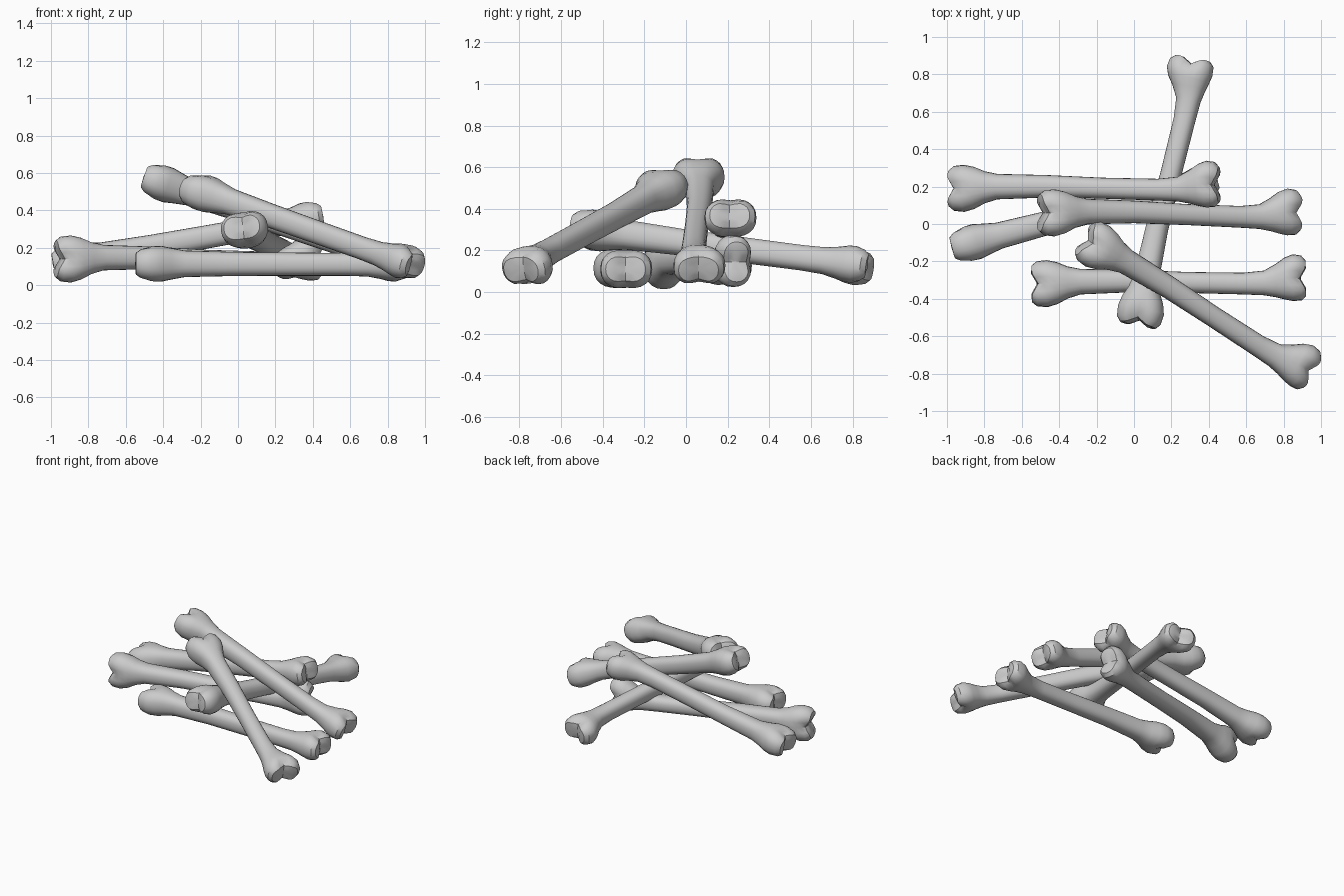
import bpy, bmesh, math
from mathutils import Vector, Matrix

if "Cube" in bpy.data.objects:
    bpy.data.objects.remove(bpy.data.objects["Cube"])

# Bone sections along its length: position, sideways offset, half width, half height
SECTIONS = [
    (-0.732, 0.000, 0.098, 0.068), (-0.705, 0.000, 0.120, 0.086),
    (-0.650, 0.000, 0.126, 0.098), (-0.595, 0.002, 0.112, 0.096),
    (-0.540, 0.005, 0.086, 0.084), (-0.470, 0.008, 0.068, 0.071),
    (-0.200, 0.008, 0.060, 0.064), (0.100, -0.004, 0.056, 0.062),
    (0.400, -0.014, 0.058, 0.061), (0.510, -0.012, 0.066, 0.065),
    (0.575, 0.000, 0.090, 0.077), (0.620, 0.010, 0.112, 0.089),
    (0.665, 0.014, 0.125, 0.096), (0.710, 0.012, 0.120, 0.084),
    (0.733, 0.010, 0.096, 0.066)]
SIDES = 24


def notch(v):
    return max(0.0, 1 - abs(v) / 0.06)


def section_ring(bm, x, cy, hw, hh, depth):
    ring = []
    for i in range(SIDES):
        a = 2 * math.pi * i / SIDES
        c, s = math.cos(a), math.sin(a)
        y = hw * math.copysign(abs(c) ** 0.85, c)
        z = hh * math.copysign(abs(s) ** 0.85, s)
        k = notch(y) * depth
        # Groove between the two knuckles at each end
        ring.append(bm.verts.new((x - math.copysign(0.035 * k, x), cy + y, z * (1 - 0.16 * k))))
    return ring


def make_bone(name, start, end, roll=0):
    bm = bmesh.new()
    rows = []
    x, cy, hw, hh = SECTIONS[0]
    for f in (0.08, 0.55):
        rows.append((x - 0.006, cy, hw * f, hh * f, 1))
    for x, cy, hw, hh in SECTIONS:
        rows.append((x, cy, hw, hh, min(1, max(0, (abs(x) - 0.62) / 0.09))))
    for f in (0.55, 0.08):
        rows.append((x + 0.006, cy, hw * f, hh * f, 1))
    rings = [section_ring(bm, *r) for r in rows]
    for a, b in zip(rings, rings[1:]):
        for i in range(SIDES):
            j = (i + 1) % SIDES
            bm.faces.new((a[i], a[j], b[j], b[i]))
    bm.faces.new(rings[0])
    bm.faces.new(rings[-1])
    bmesh.ops.recalc_face_normals(bm, faces=bm.faces)
    me = bpy.data.meshes.new(name)
    bm.to_mesh(me)
    bm.free()
    ob = bpy.data.objects.new(name, me)
    bpy.context.collection.objects.link(ob)

    # Lay the bone between its two end points
    p, q = Vector(start), Vector(end)
    ax = (q - p).normalized()
    side = Vector((0, 0, 1)).cross(ax).normalized()
    up = ax.cross(side)
    rot = Matrix((ax, side, up)).transposed().to_4x4()
    ob.matrix_world = Matrix.Translation((p + q) / 2) @ rot @ Matrix.Rotation(math.radians(roll), 4, 'X')
    bpy.ops.object.select_all(action='DESELECT')
    ob.select_set(True)
    bpy.context.view_layer.objects.active = ob
    bpy.ops.object.shade_smooth_by_angle(angle=math.radians(35))


# The pile of six bones
make_bone("bone_edge_on", (-0.98, -0.13, 0.14), (0.45, 0.245, 0.135), 90)
make_bone("bone_back", (-0.995, 0.19, 0.11), (0.46, 0.20, 0.37))
make_bone("bone_front", (-0.55, -0.32, 0.115), (0.92, -0.30, 0.11))
make_bone("bone_crossing", (0.02, -0.54, 0.31), (0.325, 0.88, 0.12), -8)
make_bone("bone_top", (-0.505, 0.06, 0.58), (0.885, 0.05, 0.105))
make_bone("bone_diagonal", (-0.26, -0.08, 0.52), (0.94, -0.80, 0.105))
